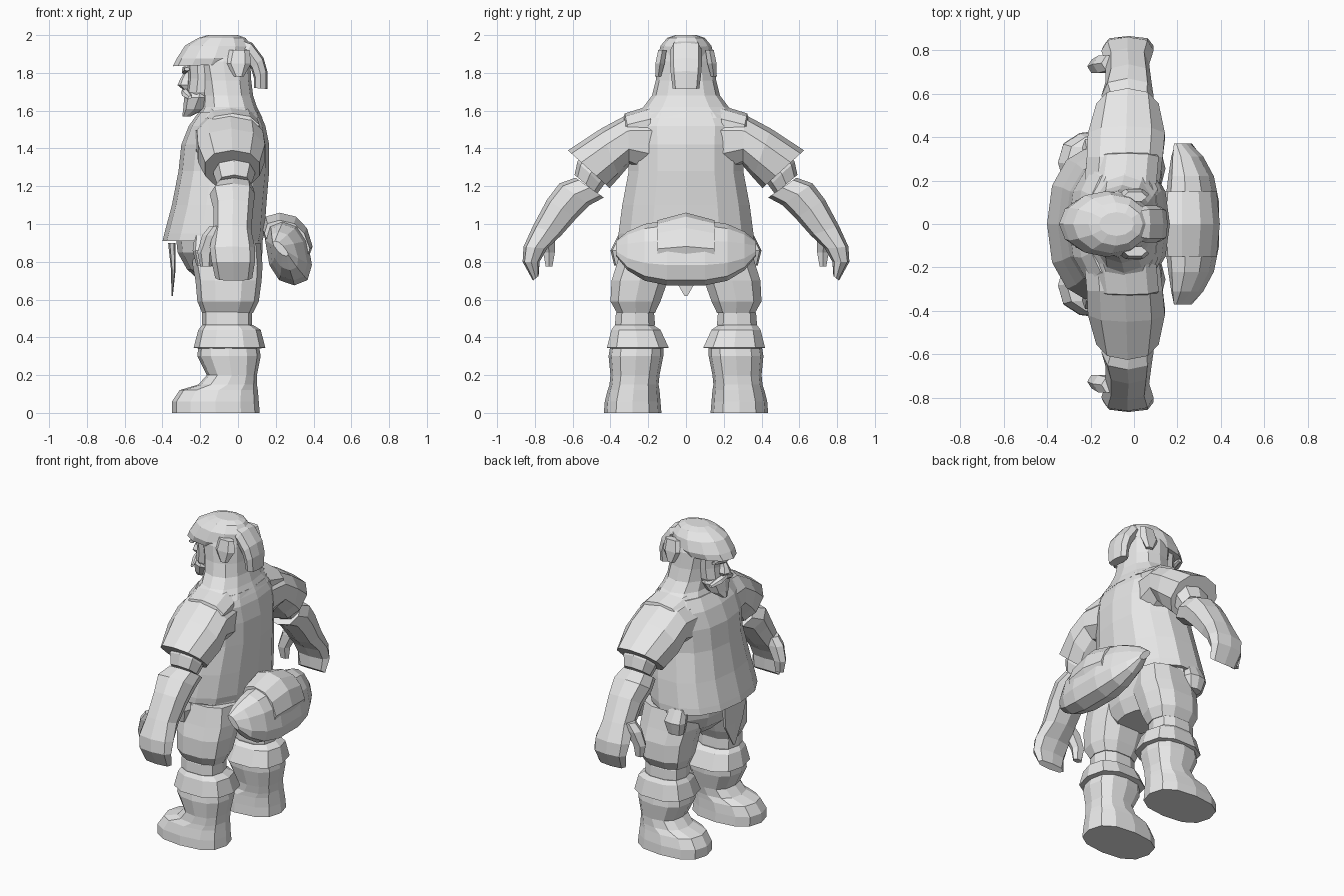
import bpy
import bmesh
from math import cos, sin, tau, copysign
from mathutils import Vector

default_cube = bpy.data.objects.get("Cube")
if default_cube:
    bpy.data.objects.remove(default_cube, do_unlink=True)

material = bpy.data.materials.new("light grey")
material.use_nodes = True
grey = (.8, .8, .8, 1)
material.diffuse_color = grey
material.node_tree.nodes["Principled BSDF"].inputs["Base Color"].default_value = grey


def span(start, end, half_width):
    """Cross-section between two opposite points, with a half-width vector."""
    start, end = Vector(start), Vector(end)
    return (start + end) / 2, (end - start) / 2, Vector(half_width)


def level(z, x_front, x_back, y_in, y_out):
    """Horizontal cross-section."""
    y = (y_in + y_out) / 2
    return span((x_front, y, z), (x_back, y, z), (0, (y_out - y_in) / 2, 0))


def centred(z, x_front, x_back, half):
    return level(z, x_front, x_back, -half, half)


def slanted(x_front, x_back, y_out, z_out, y_in, z_in):
    """Cross-section of a limb hanging in the side plane."""
    x = (x_front + x_back) / 2
    return span((x, y_out, z_out), (x, y_in, z_in), ((x_back - x_front) / 2, 0, 0))


def soften(value, power):
    return copysign(abs(value) ** (2 / power), value) if abs(value) > 1e-6 else 0


def loft(name, sections, sides=8, power=2.3, mirrored=False):
    """Skin a row of rounded cross-sections and cap both ends."""
    bm = bmesh.new()
    rings = []
    for centre, across, along in sections:
        ring = []
        for i in range(sides):
            angle = tau * i / sides
            ring.append(bm.verts.new(centre + across * soften(cos(angle), power)
                                     + along * soften(sin(angle), power)))
        rings.append(ring)
    for lower, upper in zip(rings, rings[1:]):
        for i in range(sides):
            j = (i + 1) % sides
            bm.faces.new((lower[i], lower[j], upper[j], upper[i]))
    bm.faces.new(rings[0][::-1])
    bm.faces.new(rings[-1])
    bmesh.ops.recalc_face_normals(bm, faces=bm.faces)
    mesh = bpy.data.meshes.new(name)
    bm.to_mesh(mesh)
    bm.free()
    mesh.materials.append(material)
    obj = bpy.data.objects.new(name, mesh)
    bpy.context.collection.objects.link(obj)
    if mirrored:
        mirror = obj.modifiers.new("both sides", "MIRROR")
        mirror.use_axis = (False, True, False)
        mirror.use_mirror_merge = False
    return obj


# Trouser seat under the tunic
loft("trouser_seat", [centred(.68, -.18, .07, .15), centred(.76, -.27, .11, .27),
                      centred(.85, -.32, .13, .34), centred(.95, -.33, .13, .34)], 12)

# Tunic with its flared hem, running up into the hood
loft("tunic", [centred(.91, -.4, .13, .365), centred(.95, -.39, .14, .365),
               centred(1.1, -.35, .15, .345), centred(1.28, -.315, .165, .31),
               centred(1.42, -.3, .165, .31), centred(1.52, -.26, .145, .32),
               centred(1.59, -.21, .115, .27)], 14)
loft("hood", [centred(1.56, -.22, .13, .3), centred(1.62, -.19, .1, .225),
              centred(1.68, -.19, .08, .18), centred(1.76, -.2, .07, .16),
              centred(1.86, -.22, .065, .15), centred(1.94, -.2, .05, .12)], 12)

# Face, nose, moustache and beard
loft("face", [centred(1.64, -.26, -.1, .07), centred(1.7, -.275, -.1, .1),
              centred(1.77, -.265, -.1, .105), centred(1.87, -.27, -.1, .11)], 10)
loft("beard", [centred(1.57, -.295, -.25, .02), centred(1.61, -.29, -.17, .07),
               centred(1.67, -.285, -.13, .1), centred(1.7, -.27, -.13, .09)])
loft("nose", [centred(1.71, -.29, -.25, .025), centred(1.735, -.32, -.25, .04),
              centred(1.77, -.305, -.25, .025), centred(1.82, -.275, -.25, .015)], 6)
loft("moustache", [span((-.26, .11, 1.66), (-.25, .11, 1.68), (.01, 0, 0)),
                   span((-.28, .05, 1.67), (-.27, .05, 1.71), (.02, 0, 0)),
                   span((-.29, 0, 1.69), (-.28, 0, 1.72), (.015, 0, 0))], 6, mirrored=True)
loft("brow", [span((-.27, .1, 1.81), (-.27, .1, 1.83), (.015, 0, 0)),
              span((-.285, 0, 1.79), (-.28, 0, 1.84), (.015, 0, 0))], 6, mirrored=True)

# Cap with a front peak, ear flaps and a hanging tail
loft("cap", [span((-.345, 0, 1.835), (.06, 0, 1.85), (0, .14, 0)),
             span((-.325, 0, 1.875), (.075, 0, 1.88), (0, .152, 0)),
             span((-.28, 0, 1.945), (.075, 0, 1.94), (0, .135, 0)),
             span((-.21, 0, 1.985), (.04, 0, 1.985), (0, .1, 0)),
             centred(2, -.16, 0, .055)], 12, 2)
loft("ear_flap", [level(1.78, -.02, .03, .13, .165), level(1.85, -.07, .07, .11, .165),
                  level(1.92, -.05, .06, .1, .15)], 6, mirrored=True)
loft("cap_tail", [span((-.06, 0, 1.93), (-.04, 0, 1.998), (0, .06, 0)),
                  span((.03, 0, 1.88), (.075, 0, 1.96), (0, .085, 0)),
                  span((.07, 0, 1.82), (.135, 0, 1.88), (0, .085, 0)),
                  span((.085, 0, 1.77), (.155, 0, 1.81), (0, .08, 0)),
                  span((.085, 0, 1.72), (.155, 0, 1.715), (0, .07, 0))], 8, 3)

# Wide sleeves and the yoke edge at the shoulder
loft("sleeve", [slanted(-.24, .12, .12, 1.61, .18, 1.25),
                slanted(-.225, .14, .31, 1.58, .3, 1.31),
                slanted(-.22, .15, .45, 1.505, .355, 1.245),
                slanted(-.18, .12, .625, 1.39, .405, 1.19)], 10, 2.3, True)
loft("shoulder_yoke", [slanted(-.2, .11, .18, 1.63, .2, 1.4),
                       slanted(-.18, .12, .325, 1.585, .28, 1.4),
                       slanted(-.16, .11, .33, 1.56, .3, 1.42)], 10, 2.3, True)

# Arm, cuff and curled mitten hand
loft("upper_arm", [slanted(-.12, .08, .5, 1.45, .38, 1.28),
                   slanted(-.13, .09, .575, 1.33, .44, 1.2),
                   slanted(-.11, .07, .59, 1.26, .47, 1.16)], 8, 2.3, True)
loft("forearm_and_hand", [slanted(-.12, .08, .585, 1.245, .435, 1.14),
                          slanted(-.15, .09, .67, 1.215, .51, 1.1),
                          slanted(-.13, .08, .735, 1.13, .58, 1.03),
                          slanted(-.13, .07, .81, .99, .66, .94),
                          slanted(-.15, .09, .86, .88, .735, .87),
                          slanted(-.14, .09, .865, .8, .775, .8),
                          slanted(-.12, .075, .81, .7, .78, .725)], 8, 2.6, True)
loft("thumb", [level(.775, -.2, -.14, .705, .745), level(.85, -.215, -.13, .69, .76),
               level(.94, -.19, -.08, .69, .78), level(.99, -.15, -.05, .7, .78)],
     6, 2.3, True)

# Legs from thigh to knee band
loft("trouser_leg", [level(.9, -.24, .12, .08, .34), level(.78, -.24, .13, .06, .375),
                     level(.7, -.225, .125, .09, .4), level(.59, -.215, .11, .13, .405),
                     level(.53, -.19, .08, .16, .37)], 10, 2.6, True)
loft("knee_band", [level(.56, -.18, .06, .18, .35), level(.53, -.19, .075, .165, .375),
                   level(.47, -.19, .075, .16, .38), level(.43, -.18, .07, .17, .37)],
     10, 2.6, True)

# Boots with folded cuffs
loft("boot_cuff", [level(.465, -.19, .08, .17, .38), level(.44, -.21, .12, .13, .4),
                   level(.345, -.235, .145, .085, .425), level(.34, -.2, .11, .14, .39)],
     10, 2.6, True)
loft("boot", [level(.36, -.21, .11, .12, .4), level(.3, -.215, .12, .12, .41),
              level(.2, -.165, .1, .14, .4), level(.15, -.21, .1, .145, .405),
              level(.12, -.31, .105, .14, .415), level(.06, -.35, .11, .135, .43),
              level(0, -.35, .115, .13, .435)], 12, 2.5, True)

# Front cloth and hip flaps
loft("front_cloth", [centred(.9, -.37, -.33, .13), centred(.76, -.355, -.33, .1),
                     centred(.62, -.352, -.345, .01)], 6)
loft("hip_flap", [level(.94, -.23, -.12, .28, .36), level(.86, -.24, -.1, .3, .4),
                  level(.78, -.22, -.12, .3, .38)], 8, 3, True)

# Rounded pack at the back of the waist, with a lid
pack = []
for y, front, back, low, high in ((.37, .2, .25, .83, .91), (.31, .18, .31, .755, .96),
                                  (.22, .165, .36, .7, 1), (.1, .15, .385, .675, 1.02)):
    middle, lean = (front + back) / 2, .03
    pack.append(span((middle + lean, y, low), (middle - lean, y, high),
                     ((back - front) / 2, 0, 0)))
reflect = Vector((1, -1, 1))
pack += [(centre * reflect, across, along) for centre, across, along in reversed(pack)]
loft("waist_pack", pack, 10, 2.4)
lid = [span((.3, y, .8), (.22, y, top), (depth, 0, 0))
       for y, top, depth in ((-.15, 1.02, .11), (0, 1.06, .125), (.15, 1.02, .11))]
loft("pack_lid", lid, 10, 2.4)
